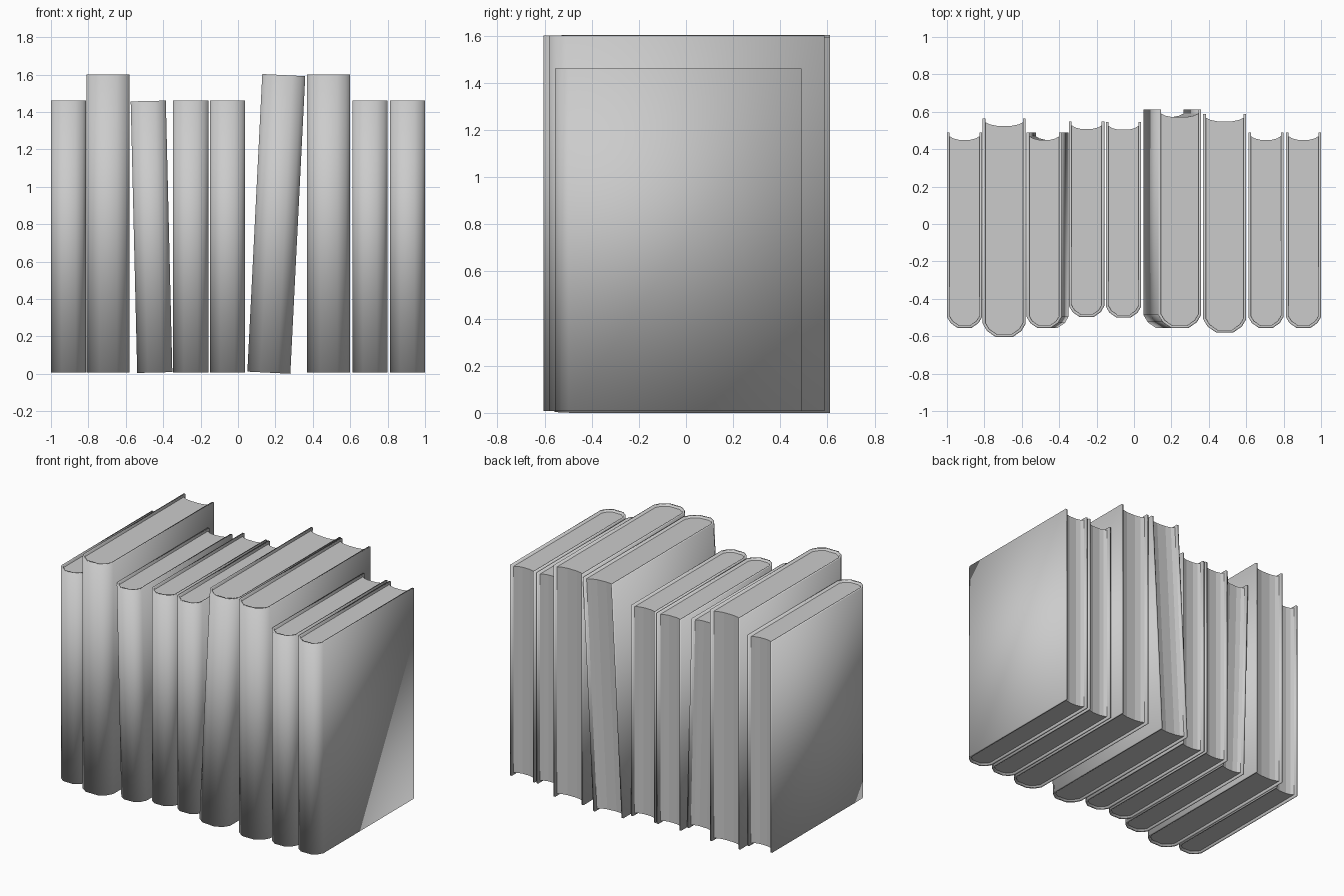
import bpy
import bmesh

cube = bpy.data.objects.get("Cube")
if cube:
    bpy.data.objects.remove(cube, do_unlink=True)

grey = bpy.data.materials.new("plain_grey")
grey.use_nodes = True
grey.diffuse_color = (0.6, 0.6, 0.6, 1)
grey.node_tree.nodes["Principled BSDF"].inputs["Base Color"].default_value = (0.6, 0.6, 0.6, 1)

BOARD = 0.014    # cover thickness
RECESS = 0.014   # pages set in from the cover at top and bottom


def spine_half(w, front):
    """Right half of a rounded spine, from the middle out to the side."""
    return [(w * 0.4, front), (w * 0.8, front + w * 0.28), (w, front + w * 0.62)]


def mirrored(half):
    """Full left-to-right path from its right half."""
    return [(-x, y) for x, y in reversed(half)] + half


def add_object(name, bm, smooth):
    bmesh.ops.recalc_face_normals(bm, faces=bm.faces)
    for face in bm.faces:
        face.smooth = smooth
    mesh = bpy.data.meshes.new(name)
    bm.to_mesh(mesh)
    bm.free()
    mesh.materials.append(grey)
    obj = bpy.data.objects.new(name, mesh)
    bpy.context.collection.objects.link(obj)
    return obj


def extrude_up(bm, faces, height):
    geom = bmesh.ops.extrude_face_region(bm, geom=faces, use_keep_orig=True)["geom"]
    verts = [v for v in geom if isinstance(v, bmesh.types.BMVert)]
    bmesh.ops.translate(bm, verts=verts, vec=(0, 0, height))


def make_cover(name, width, depth, height):
    """U-shaped strip of board, wrapped round the spine."""
    w, d = width / 2, depth / 2
    outer = mirrored(spine_half(w, -d) + [(w, d)])
    inner = mirrored(spine_half(w - BOARD, -d + BOARD) + [(w - BOARD, d)])
    bm = bmesh.new()
    a = [bm.verts.new((x, y, 0)) for x, y in outer]
    b = [bm.verts.new((x, y, 0)) for x, y in inner]
    strip = [bm.faces.new((a[i], a[i + 1], b[i + 1], b[i])) for i in range(len(a) - 1)]
    extrude_up(bm, strip, height)
    return add_object(name, bm, True)


def make_pages(name, width, depth, height):
    """Page block with a rounded front and a hollow fore-edge."""
    w, d = width / 2 - BOARD, depth / 2
    front = mirrored(spine_half(w, -d + BOARD))
    hollow = [(w, d - 0.02), (w * 0.75, d - 0.032), (w * 0.35, d - 0.04)]
    back = hollow + [(-x, y) for x, y in reversed(hollow)]
    bm = bmesh.new()
    base = bm.faces.new([bm.verts.new((x, y, RECESS)) for x, y in front + back])
    extrude_up(bm, [base], height - 2 * RECESS)
    return add_object(name, bm, False)


SMALL = (0.188, 1.045, 1.452)
LARGE = (0.23, 1.168, 1.593)

# size, x at the base, y of the middle, height of the base, lean
books = [
    (SMALL, -0.906, -0.033, 0.008, 0),
    (LARGE, -0.694, -0.02, 0.008, 0),
    (SMALL, -0.445, -0.033, 0.007, -0.024),
    (SMALL, -0.253, 0.025, 0.008, 0),
    (SMALL, -0.056, 0.022, 0.008, 0),
    (LARGE, 0.165, 0.027, 0.006, 0.05),
    (LARGE, 0.485, 0.004, 0.008, 0),
    (SMALL, 0.705, -0.033, 0.008, 0),
    (SMALL, 0.906, -0.033, 0.008, 0),
]

for i, (size, x, y, z, lean) in enumerate(books, 1):
    for part in (make_cover(f"book_cover_{i}", *size), make_pages(f"book_pages_{i}", *size)):
        part.location = (x, y, z)
        part.rotation_euler = (0, lean, 0)
